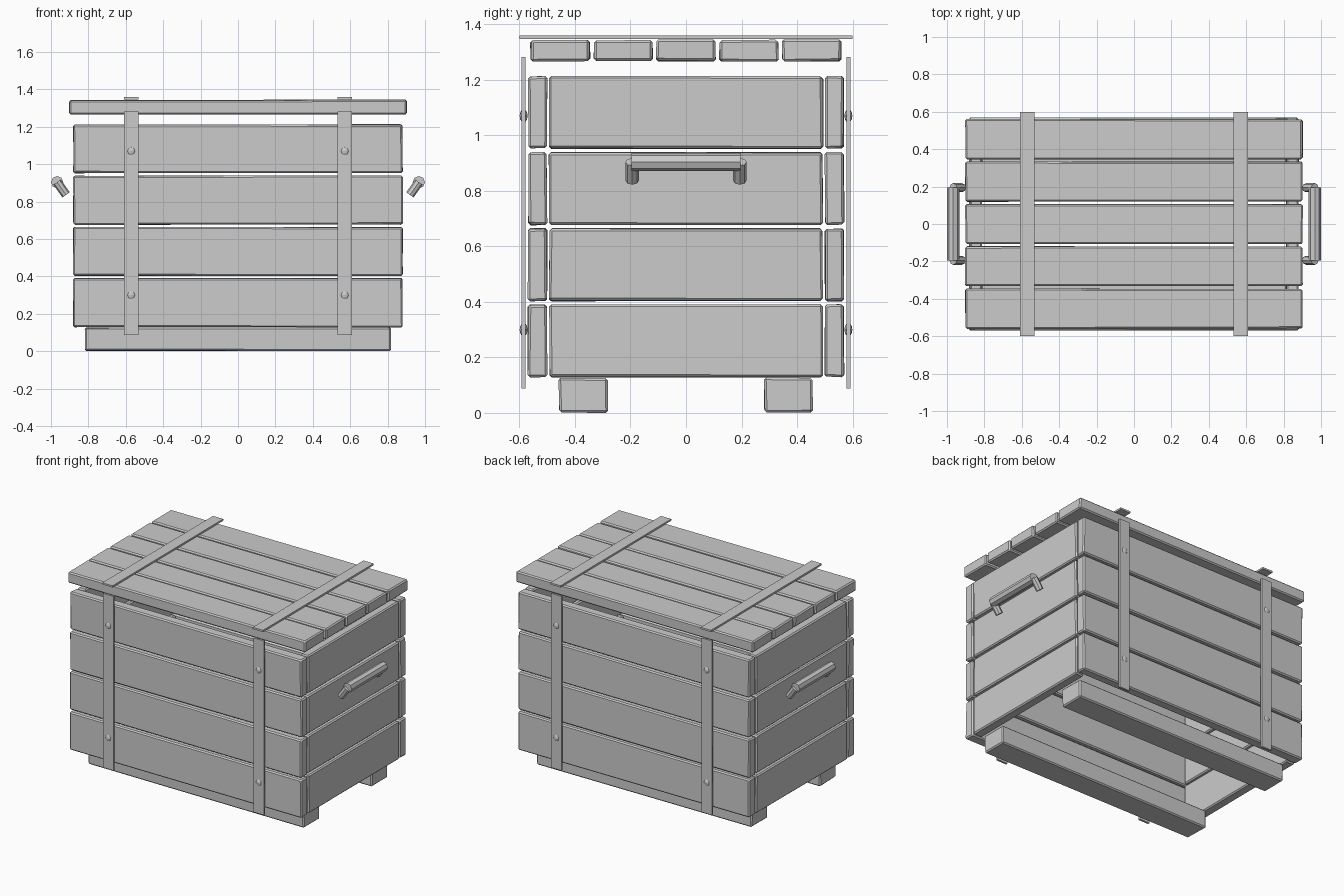
import bpy, bmesh, math, random
from mathutils import Vector, Matrix

if "Cube" in bpy.data.objects:
    bpy.data.objects.remove(bpy.data.objects["Cube"])

random.seed(4)


def finish(bm, name):
    bmesh.ops.recalc_face_normals(bm, faces=bm.faces)
    me = bpy.data.meshes.new(name)
    bm.to_mesh(me)
    bm.free()
    ob = bpy.data.objects.new(name, me)
    bpy.context.collection.objects.link(ob)
    return ob


def box(name, lo, hi, bevel=0.0, jitter=0.0):
    """Box between two corners; hewn timber gets inward wobble and chamfers."""
    lo, hi = Vector(lo), Vector(hi)
    mid, size = (lo + hi) / 2, hi - lo
    bm = bmesh.new()
    bmesh.ops.create_cube(bm, size=1)
    for v in bm.verts:
        sign = Vector([math.copysign(1, c) for c in v.co])
        v.co = mid + Vector([v.co[i] * size[i] - sign[i] * random.uniform(0, jitter)
                             for i in range(3)])
    if bevel:
        bmesh.ops.bevel(bm, geom=bm.edges[:], offset=bevel, segments=1,
                        affect='EDGES', profile=0.5)
    return finish(bm, name)


def plank(name, lo, hi):
    return box(name, lo, hi, 0.008, 0.005)


def rod(name, a, b, r, sides=8):
    """Faceted cylinder from a to b."""
    a, b = Vector(a), Vector(b)
    d = b - a
    bm = bmesh.new()
    rot = d.to_track_quat('Z', 'Y').to_matrix().to_4x4()
    bmesh.ops.create_cone(bm, cap_ends=True, segments=sides, radius1=r, radius2=r,
                          depth=d.length, matrix=Matrix.Translation((a + b) / 2) @ rot)
    return finish(bm, name)


# Crate walls: four rows of planks on each side
for i in range(4):
    z0 = 0.127 + i * 0.2743
    z1 = z0 + 0.265
    for s, side in ((-1, "front"), (1, "back")):
        y = sorted((s * 0.498, s * 0.571))
        plank(f"{side}_plank_{i + 1}", (-0.882, y[0], z0), (0.882, y[1], z1))
    for s, side in ((-1, "left"), (1, "right")):
        x = sorted((s * 0.812, s * 0.882))
        plank(f"{side}_plank_{i + 1}", (x[0], -0.495, z0), (x[1], 0.495, z1))

# Lid: five boards running lengthways
for i in range(5):
    y = (i - 2) * 0.2265
    plank(f"lid_plank_{i + 1}", (-0.904, y - 0.109, 1.265), (0.904, y + 0.109, 1.346))

# Skids under the open bottom
for s, side in ((-1, "front"), (1, "back")):
    y = sorted((s * 0.28, s * 0.46))
    plank(f"{side}_skid", (-0.82, y[0], 0), (0.82, y[1], 0.13))

# Metal straps over the lid and down the walls, with rivets
for sx, xs in ((-1, "left"), (1, "right")):
    x = sx * 0.571
    box(f"{xs}_lid_strap", (x - 0.039, -0.6, 1.347), (x + 0.039, 0.6, 1.359))
    for sy, ys in ((-1, "front"), (1, "back")):
        y = sorted((sy * 0.578, sy * 0.592))
        box(f"{xs}_{ys}_strap", (x - 0.039, y[0], 0.088), (x + 0.039, y[1], 1.283))
        for z, zs in ((0.3, "lower"), (1.07, "upper")):
            bm = bmesh.new()
            bmesh.ops.create_uvsphere(
                bm, u_segments=10, v_segments=6, radius=0.024,
                matrix=Matrix.Translation((x, sy * 0.585, z))
                @ Matrix.Diagonal((1, 0.6, 1, 1)))
            finish(bm, f"{xs}_{ys}_{zs}_rivet")

# Side handles: grip bar on two slanted posts
for s, side in ((-1, "left"), (1, "right")):
    rod(f"{side}_handle_grip", (s * 0.967, -0.196, 0.904), (s * 0.967, 0.196, 0.904), 0.033)
    for sy, ys in ((-1, "front"), (1, "back")):
        rod(f"{side}_handle_{ys}_post", (s * 0.967, sy * 0.194, 0.904),
            (s * 0.919, sy * 0.194, 0.836), 0.024)
